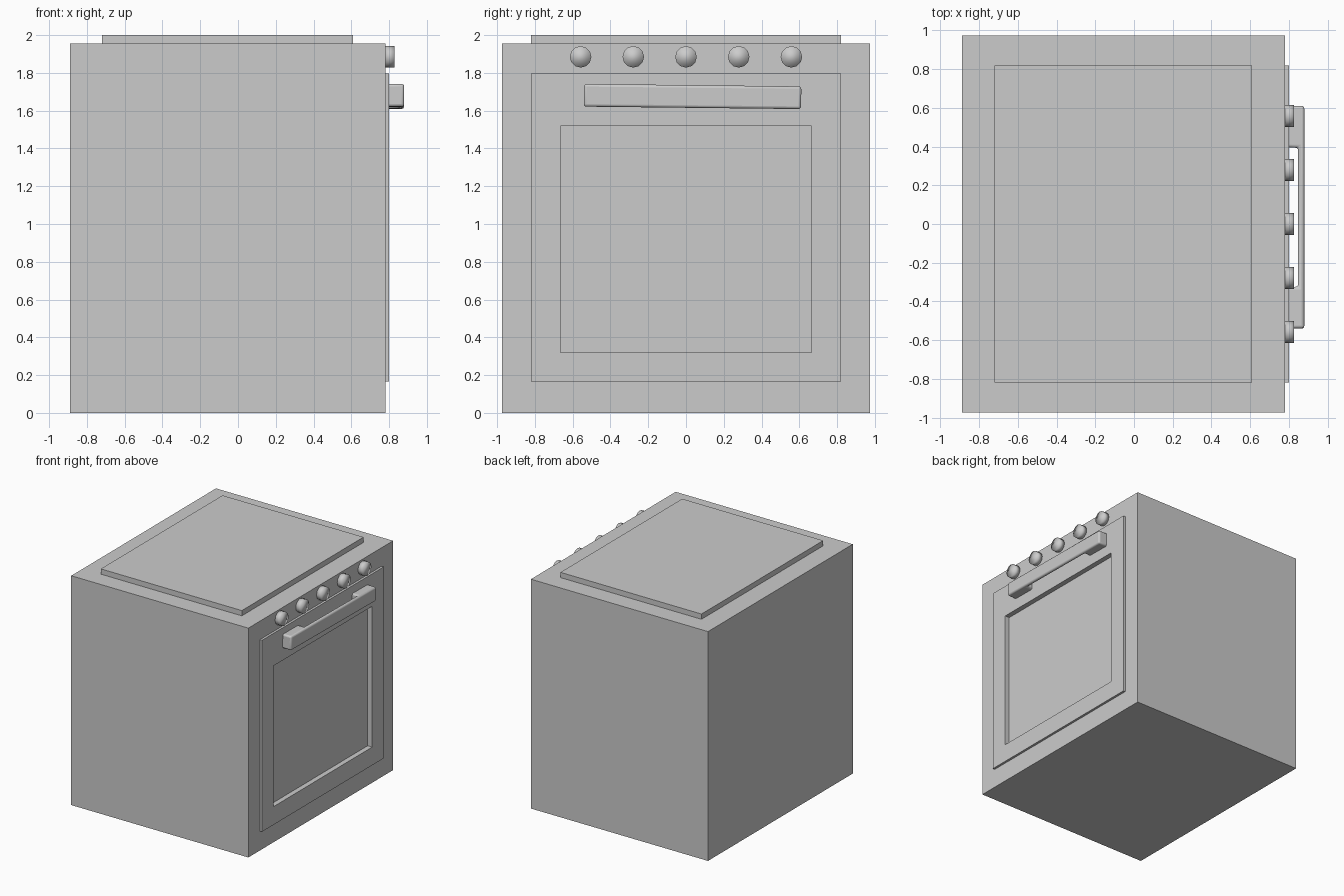
import bpy, bmesh, math
from mathutils import Matrix, Vector

if "Cube" in bpy.data.objects:
    bpy.data.objects.remove(bpy.data.objects["Cube"])


def finish(bm, name):
    bmesh.ops.recalc_face_normals(bm, faces=bm.faces)
    mesh = bpy.data.meshes.new(name)
    bm.to_mesh(mesh)
    bm.free()
    obj = bpy.data.objects.new(name, mesh)
    bpy.context.collection.objects.link(obj)
    return obj


def step(bm, face, lo, hi):
    """Inset a face, then fit the inner face to the box lo..hi (flat on one axis)."""
    bmesh.ops.inset_individual(bm, faces=[face], thickness=0.01)
    c = face.calc_center_median()
    for v in face.verts:
        v.co = [lo[i] if v.co[i] < c[i] else hi[i] for i in range(3)]


# Oven body with raised hob, raised door and recessed window
bm = bmesh.new()
bmesh.ops.create_cube(bm, size=1, matrix=Matrix.Translation((-0.055, 0, 0.9775))
                      @ Matrix.Diagonal((1.67, 1.95, 1.955, 1)))
bm.normal_update()
top = max(bm.faces, key=lambda f: f.normal.z)
door = max(bm.faces, key=lambda f: f.normal.x)
for z in (1.955, 2.0):
    step(bm, top, (-0.72, -0.82, z), (0.61, 0.82, z))
for x in (0.78, 0.80):
    step(bm, door, (x, -0.82, 0.165), (x, 0.82, 1.797))
for x in (0.80, 0.757):
    step(bm, door, (x, -0.665, 0.32), (x, 0.665, 1.52))
finish(bm, "oven_body")

# Row of five control knobs
for i in range(5):
    bm = bmesh.new()
    bmesh.ops.create_cone(bm, cap_ends=True, segments=12, radius1=0.057,
                          radius2=0.057, depth=0.05,
                          matrix=Matrix.Rotation(math.pi / 2, 4, 'Y'))
    for f in bm.faces:
        f.smooth = True
    knob = finish(bm, f"knob_{i + 1}")
    knob.location = (0.803, (i - 2) * 0.279, 1.885)

# Door handle: U-shaped profile in plan, extruded upwards and rounded
profile = [(0.785, -0.575), (0.88, -0.575), (0.88, 0.575), (0.785, 0.575),
           (0.785, 0.36), (0.848, 0.36), (0.848, -0.36), (0.785, -0.36)]
bm = bmesh.new()
face = bm.faces.new([bm.verts.new((x, y, -0.06)) for x, y in profile])
ext = bmesh.ops.extrude_face_region(bm, geom=[face])
bmesh.ops.translate(bm, vec=Vector((0, 0, 0.12)),
                    verts=[g for g in ext["geom"] if isinstance(g, bmesh.types.BMVert)])
handle = finish(bm, "door_handle")
handle.location = (0, 0.035, 1.675)
handle.rotation_euler.x = -0.0113
bevel = handle.modifiers.new("rounding", 'BEVEL')
bevel.width = 0.014
bevel.segments = 3
bpy.context.view_layer.objects.active = handle
handle.select_set(True)
bpy.ops.object.shade_smooth_by_angle(angle=math.radians(35))
